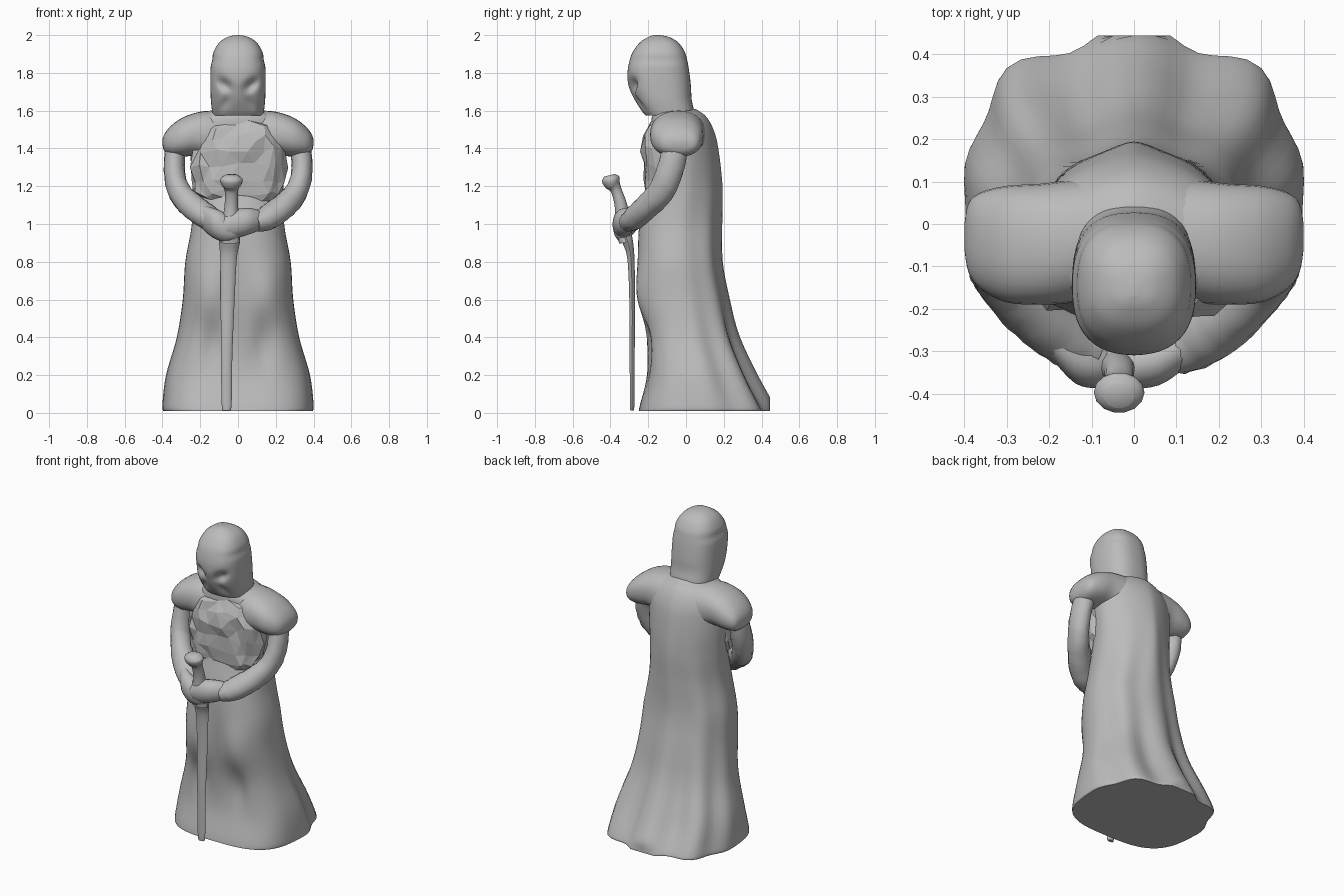
import bpy, bmesh, math, random
from mathutils import Vector

random.seed(4)
cube = bpy.data.objects.get("Cube")
if cube:
    bpy.data.objects.remove(cube)

stone = bpy.data.materials.new("stone grey")
stone.use_nodes = True
GREY = (0.5, 0.5, 0.5, 1)
stone.diffuse_color = GREY
stone.node_tree.nodes["Principled BSDF"].inputs["Base Color"].default_value = GREY


def gauss(d, w):
    return math.exp(-(d / w) ** 2)


def spline(rows, steps):
    """Catmull-Rom interpolation through rows of numbers."""
    out = []
    for i in range(len(rows) - 1):
        p = [rows[max(0, min(len(rows) - 1, i + k))] for k in (-1, 0, 1, 2)]
        for s in range(steps):
            t = s / steps
            out.append([b + .5 * t * (c - a + t * (2*a - 5*b + 4*c - d + t * (3*(b - c) + d - a)))
                        for a, b, c, d in zip(*p)])
    return out + [list(rows[-1])]


def skin(name, rings):
    """Bridge equal rings of points into a closed mesh."""
    bm = bmesh.new()
    loops = [[bm.verts.new(p) for p in ring] for ring in rings]
    n = len(loops[0])
    for a, b in zip(loops, loops[1:]):
        for i in range(n):
            j = (i + 1) % n
            bm.faces.new((a[i], a[j], b[j], b[i]))
    bm.faces.new(loops[0][::-1])
    bm.faces.new(loops[-1])
    return finish(name, bm)


def finish(name, bm, smooth=True):
    bmesh.ops.recalc_face_normals(bm, faces=bm.faces)
    me = bpy.data.meshes.new(name)
    bm.to_mesh(me)
    bm.free()
    ob = bpy.data.objects.new(name, me)
    bpy.context.collection.objects.link(ob)
    me.materials.append(stone)
    if smooth:
        bpy.ops.object.select_all(action='DESELECT')
        ob.select_set(True)
        bpy.context.view_layer.objects.active = ob
        bpy.ops.object.shade_smooth_by_angle(angle=math.radians(50))
    return ob


def oval(t, power):
    """Point on a unit superellipse."""
    c, s = math.cos(t), math.sin(t)
    return (math.copysign(abs(c) ** (2 / power), c), math.copysign(abs(s) ** (2 / power), s))


def stack(name, rows, power, shape, n=64, steps=6):
    """Loft upright rows of (z, half width, front y, back y)."""
    rings = []
    for z, w, f, b in spline(rows, steps):
        ring = []
        for i in range(n):
            t = math.tau * i / n
            u, v = oval(t, power(z, t > math.pi))
            ring.append(shape(Vector((w * u, (f + b) / 2 + (b - f) / 2 * v, z)), t))
        rings.append(ring)
    return skin(name, rings)


def tube(name, rows, n=14, steps=5, bump=0.0):
    """Sweep rows of (x, y, z, radius across x, radius in depth)."""
    rows = spline(rows, steps)
    pts = [Vector(r[:3]) for r in rows]
    rings = []
    for i, r in enumerate(rows):
        d = (pts[min(i + 1, len(pts) - 1)] - pts[max(i - 1, 0)]).normalized()
        depth = d.cross(Vector((1, 0, 0))).normalized()
        across = depth.cross(d)
        rings.append([pts[i] + (across * math.cos(t) * r[3] + depth * math.sin(t) * r[4])
                      * (1 + random.uniform(-bump, bump))
                      for t in (math.tau * k / n for k in range(n))])
    return skin(name, rings)


# Robe and cloak: square front hem, flared folds, back ridged at the shoulders
def robe_power(z, front):
    if front:
        return 2.35 + .8 * gauss(z, .4)
    return 2.15 - .5 * min(1, max(0, (z - .8) / .4))


def robe_shape(p, t):
    x, y, z = p
    back = max(0, math.sin(t) + .25)
    fold = math.cos(8 * t) * back * (.024 * gauss(z - .15, .35) + .007 * gauss(z - .8, .4))
    p.x += fold * math.cos(t)
    p.y = min(.445, y + fold * math.sin(t))
    if t > math.pi:
        p.y -= .03 * gauss(abs(x) - .17, .09) * gauss(z - .63, .16)
        p.y += .035 * gauss(abs(x) - .13, .06) * gauss(z - .36, .14)
        p.y += .02 * gauss(x, .06) * gauss(z - .6, .3)
    return p


stack("robe", [
    (.01, .39, -.25, .45), (.04, .395, -.245, .44), (.2, .375, -.21, .35), (.4, .32, -.22, .265),
    (.6, .29, -.25, .22), (.8, .277, -.26, .185), (1.0, .243, -.25, .185), (1.2, .24, -.2, .19),
    (1.4, .255, -.19, .17), (1.5, .255, -.185, .145), (1.57, .2, -.18, .105), (1.61, .1, -.15, .05),
], robe_power, robe_shape)

# Shoulder mantle, swept from side to side
half = [(0, -.16, .12, 1.3, 1.6), (.14, -.185, .105, 1.33, 1.6), (.22, -.19, .095, 1.36, 1.59),
        (.3, -.185, .09, 1.355, 1.56), (.36, -.155, .075, 1.36, 1.515),
        (.39, -.115, .05, 1.385, 1.475), (.4, -.06, 0, 1.42, 1.445)]
mantle = [(-x, *r) for x, *r in half[:0:-1]] + half
rings = []
for x, f, b, lo, hi in spline(mantle, 4):
    rings.append([(x, (f + b) / 2 + (b - f) / 2 * u, (lo + hi) / 2 + (hi - lo) / 2 * v)
                  for u, v in (oval(math.tau * k / 28, 2.3) for k in range(28))])
skin("shoulder_mantle", rings)

# Rough faceted breastplate
bm = bmesh.new()
bmesh.ops.create_icosphere(bm, subdivisions=3, radius=1)
for v in bm.verts:
    c = v.co
    c = Vector(math.copysign(abs(k) ** .85, k) for k in c)
    v.co = Vector((c.x * .25, c.y * .125 - .11, c.z * .265 + 1.31))
    v.co += Vector([random.uniform(-.016, .016) for k in range(3)])
finish("breastplate", bm, smooth=False)


# Helmeted head with slanted eye hollows, nose ridge and jaw grooves
def head_shape(p, t):
    x, y, z = p
    if t > math.pi:
        p.y += .035 * gauss(abs(x) - .07, .035) * gauss(z - 1.7 - .5 * abs(x), .03)
        p.y += .015 * gauss(abs(x) - .045 - .4 * (1.69 - z), .022) * gauss(z - 1.645, .04)
        p.y -= .006 * gauss(x, .03) * gauss(z - 1.72, .07)
    p.x *= 1 - .04 * gauss(z - 1.87, .025)
    return p


stack("head", [
    (1.575, .133, -.215, .04), (1.6, .138, -.235, .042), (1.66, .144, -.27, .03),
    (1.73, .146, -.298, .026), (1.8, .146, -.308, .018), (1.86, .143, -.3, .008),
    (1.91, .13, -.282, -.006), (1.96, .1, -.245, -.04), (1.99, .055, -.2, -.09),
    (2.0, .01, -.17, -.14),
], lambda z, front: 2.5, head_shape, n=56)

# Arms reaching forward to the sword
for name, s in (("left_arm", 1), ("right_arm", -1)):
    tube(name, [(s * .31, -.05, 1.46, .06, .07), (s * .335, -.065, 1.36, .056, .072),
                (s * .333, -.1, 1.24, .057, .072), (s * .3, -.145, 1.155, .062, .07),
                (s * .23, -.215, 1.085, .07, .066), (s * .15, -.275, 1.03, .068, .062),
                (s * .09, -.305, 1.01, .055, .05)], bump=.035)

# Hands clasped around the grip
hands = {"left_hand": [(.12, -.29, 1.02, .05, .05), (.06, -.32, 1.015, .07, .06),
                       (-.02, -.335, 1.0, .075, .055), (-.08, -.34, .99, .05, .045),
                       (-.1, -.335, .985, .015, .02)],
         "right_hand": [(-.2, -.26, 1.045, .06, .05), (-.14, -.315, 1.01, .078, .06),
                        (-.08, -.335, .985, .078, .052), (-.02, -.33, .96, .05, .045),
                        (.02, -.325, .955, .015, .02)]}
for name, rows in hands.items():
    rings = []
    for x, y, z, a, b in spline(rows, 4):
        rings.append([(x, y + b * math.cos(t), z + a * math.sin(t))
                      for t in (math.tau * k / 12 for k in range(12))])
    skin(name, rings)

# Sword hilt with a flared pommel
tube("sword_hilt", [(-.04, -.325, .9, .05, .03), (-.04, -.335, 1.0, .045, .04),
                    (-.035, -.345, 1.1, .036, .034), (-.035, -.37, 1.18, .036, .03),
                    (-.035, -.39, 1.215, .056, .045), (-.035, -.4, 1.24, .058, .048),
                    (-.035, -.405, 1.258, .035, .03)])

# Blade standing on its tip
tube("sword_blade", [(-.06, -.285, .015, .012, .008), (-.06, -.285, .04, .026, .012),
                     (-.06, -.285, .3, .03, .014), (-.055, -.285, .6, .037, .016),
                     (-.05, -.292, .82, .044, .02), (-.045, -.31, .91, .056, .03),
                     (-.04, -.325, .96, .05, .035)], n=10)
